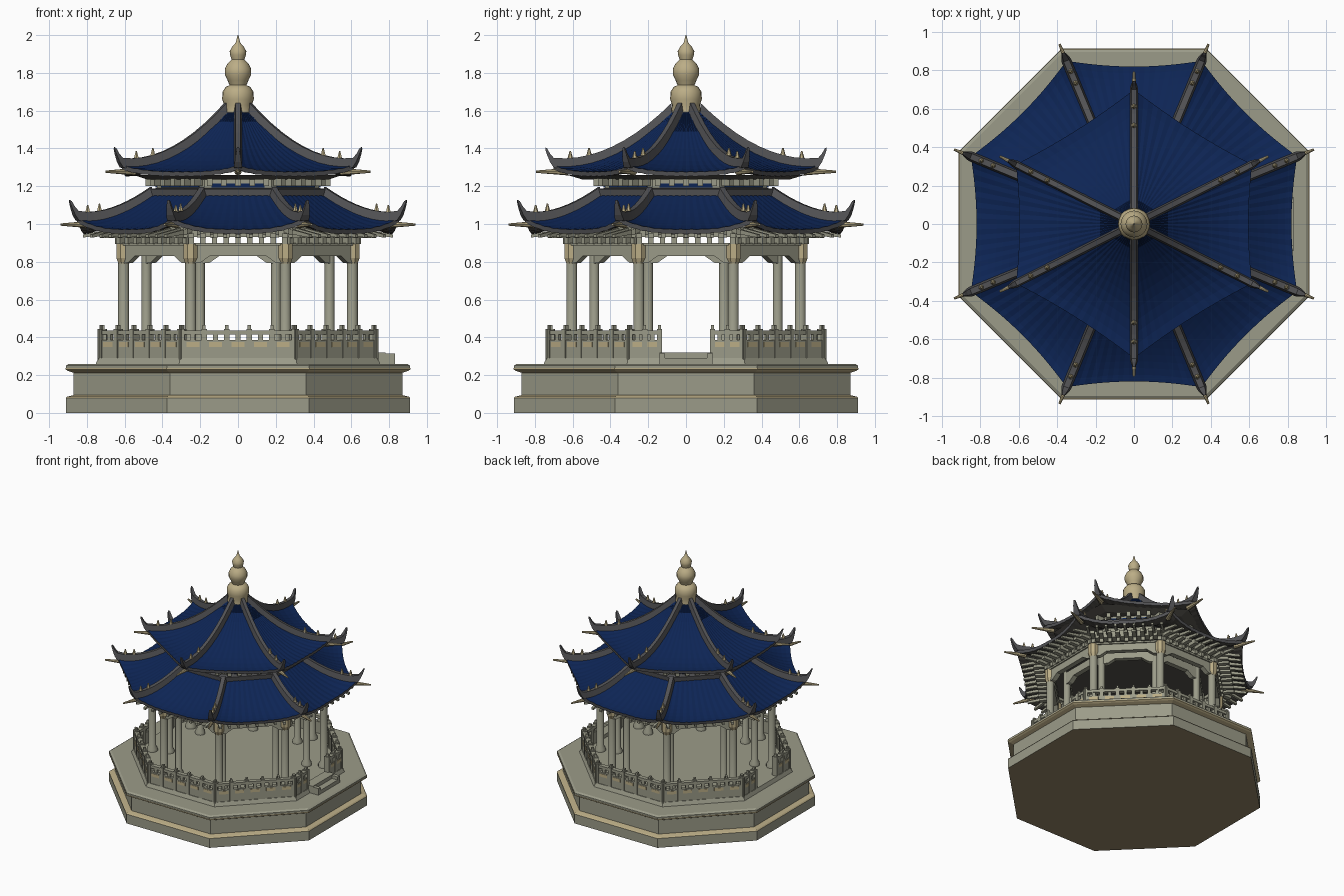
import bpy, bmesh, math
from mathutils import Matrix, Vector

old = bpy.data.objects.get("Cube")
if old:
    bpy.data.objects.remove(old, do_unlink=True)

OCT = math.pi / 8
COS = math.cos(OCT)


def material(name, rgb):
    m = bpy.data.materials.new(name)
    m.use_nodes = True
    m.diffuse_color = (*rgb, 1)
    m.node_tree.nodes["Principled BSDF"].inputs["Base Color"].default_value = (*rgb, 1)
    return m


STONE = material("pale stone", (0.33, 0.33, 0.25))
TAN = material("warm tan", (0.50, 0.42, 0.24))
BLUE = material("blue tile", (0.004, 0.018, 0.09))
GREY = material("ridge grey", (0.085, 0.085, 0.09))
DARK = material("dark soffit", (0.085, 0.08, 0.07))
EARTH = material("earth brown", (0.29, 0.23, 0.13))


def finish(bm, name, mats, smooth=False, closed=True):
    if closed:
        bmesh.ops.recalc_face_normals(bm, faces=bm.faces[:])
    me = bpy.data.meshes.new(name)
    bm.to_mesh(me)
    bm.free()
    for m in mats:
        me.materials.append(m)
    ob = bpy.data.objects.new(name, me)
    bpy.context.collection.objects.link(ob)
    if smooth:
        bpy.ops.object.select_all(action='DESELECT')
        ob.select_set(True)
        bpy.context.view_layer.objects.active = ob
        bpy.ops.object.shade_smooth_by_angle(angle=math.radians(40))
    return ob


def turn(k):
    return Matrix.Rotation(k * math.pi / 4, 4, 'Z')


# Box in the frame of octagon side k: x outward, y along the side
def box(bm, k, lo, hi):
    lo, hi = Vector(lo), Vector(hi)
    m = turn(k) @ Matrix.Translation((lo + hi) / 2) @ Matrix.Diagonal((*(hi - lo), 1))
    bmesh.ops.create_cube(bm, size=1, matrix=m)


def skin(bm, rings, cap=True):
    rings = [[bm.verts.new(p) for p in r] for r in rings]
    n = len(rings[0])
    for a, b in zip(rings, rings[1:]):
        for i in range(n):
            bm.faces.new((a[i], a[(i + 1) % n], b[(i + 1) % n], b[i]))
    if cap:
        bm.faces.new(rings[0][::-1])
        bm.faces.new(rings[-1])


def lathe(bm, profile, n=8, phase=OCT, at=(0, 0), cap=True):
    skin(bm, [[(at[0] + r * math.cos(phase + i * math.tau / n),
                at[1] + r * math.sin(phase + i * math.tau / n), z)
               for i in range(n)] for r, z in profile], cap)


def octagon(name, profile, mat, cap=True):
    bm = bmesh.new()
    lathe(bm, [(a / COS, z) for a, z in profile], cap=cap)
    return finish(bm, name, [mat])


def plate(bm, k, outline, d0, d1):
    skin(bm, [[turn(k) @ Vector((d, u, z)) for u, z in outline] for d in (d0, d1)])


# Stepped octagonal base
base = octagon("base", [(.91, 0), (.91, .08), (.87, .09), (.87, .215), (.89, .22),
                        (.91, .23), (.91, .25), (.895, .26)], STONE)
base.data.materials.append(EARTH)
for f in base.data.polygons:
    f.material_index = int(f.normal.z < -.9)
octagon("base_foot_trim", [(.906, .078), (.913, .078), (.905, .086), (.87, .094)], TAN)
octagon("base_top_trim", [(.87, .212), (.9, .222), (.913, .23), (.913, .237)], TAN)
octagon("pavilion_floor", [(.755, .255), (.74, .29)], STONE)

# Entrance steps on one side
bm = bmesh.new()
box(bm, 0, (.70, -.14, .26), (.78, .14, .32))
box(bm, 0, (.77, -.11, .26), (.83, .11, .29))
for s in (-1, 1):
    box(bm, 0, (.73, s * .125 - .015, .26), (.83, s * .125 + .015, .315))
finish(bm, "entrance_steps", [STONE])

# Balustrade, open at the two ends of the x axis
rail, ornament = bmesh.new(), bmesh.new()


def balustrade(k, u0, u1, n):
    box(rail, k, (.705, u0, .28), (.735, u1, .385))
    box(rail, k, (.70, u0, .415), (.735, u1, .437))
    step = (u1 - u0) / n
    for i in range(n + 1):
        u = u0 + i * step
        box(rail, k, (.697, u - .014, .28), (.74, u + .014, .445))
        box(rail, k, (.708, u - .008, .44), (.73, u + .008, .465))
        if i < n:
            mid = u + step / 2
            box(rail, k, (.71, mid - .012, .38), (.73, mid + .012, .42))
            box(ornament, k, (.734, mid - .035, .35), (.738, mid + .035, .375))


for k in range(8):
    if k in (0, 4):
        balustrade(k, -.298, -.14, 2)
        balustrade(k, .14, .298, 2)
    else:
        balustrade(k, -.298, .298, 5)
finish(rail, "balustrade", [STONE])
finish(ornament, "balustrade_ornaments", [TAN])

# Two rings of columns with capitals
cols, caps = bmesh.new(), bmesh.new()
for k in range(8):
    a = OCT + k * math.pi / 4
    for r, rad in ((.655, .029), (.525, .026)):
        at = (r * math.cos(a), r * math.sin(a))
        lathe(cols, [(rad + .012, .28), (rad + .012, .31), (rad, .33), (rad, .9)], 14, 0, at)
        if r > .6:
            lathe(caps, [(.03, .79), (.042, .82), (.042, .893)], 8, a, at)
finish(cols, "columns", [STONE], True)
finish(caps, "column_capitals", [TAN])

# Arched lintels
bm = bmesh.new()
for k in range(8):
    for d, h in ((.605, .25), (.485, .2)):
        arch = [(-h, .89), (-h, .79), (-h + .05, .795), (-h + .1, .83)]
        arch += [(-u, z) for u, z in reversed(arch)]
        plate(bm, k, arch, d - .02, d + .02)
finish(bm, "lintels", [STONE])

# Bracket rows and rafters under the eaves
bm = bmesh.new()
for k in range(8):
    box(bm, k, (.585, -.26, .885), (.635, .26, .9))
    box(bm, k, (.585, -.27, .932), (.65, .27, .985))
    for i in range(-4, 5):
        u = i * .062
        box(bm, k, (.59, u - .014, .895), (.65, u + .014, .935))
        box(bm, k, (.62, u - .016, .925), (.73, u + .016, .95))
        rafter = [(.62, .955), (.82, .928), (.82, .945), (.62, .985)]
        skin(bm, [[turn(k) @ Vector((x, u * 1.12 + o, z)) for x, z in rafter]
                  for o in (-.01, .01)])
    for i in range(-2, 3):
        u = i * .075
        box(bm, k, (.4, u - .015, 1.2), (.49, u + .015, 1.24))
finish(bm, "eave_brackets", [STONE])
octagon("ceiling", [(.60, .955), (.60, .975)], DARK)

# Neck between the roofs
octagon("neck", [(.43, 1.1), (.43, 1.25)], STONE)
octagon("neck_base_ridge", [(.47, 1.14), (.475, 1.185), (.43, 1.19)], GREY)
bm = bmesh.new()
for k in range(8):
    box(bm, k, (.425, -.14, 1.192), (.436, .14, 1.215))
finish(bm, "neck_panels", [BLUE])


# Curved hip roof with ridges, upturned horns and tips
def roof(name, inner, outer, eave, rise, power, lift, inset, ridge_w):
    n, cells, rows = len(outer), 24, 10

    def point(k, s, t):
        a, b = inner[k].lerp(inner[(k + 1) % n], s), outer[k].lerp(outer[(k + 1) % n], s)
        w = abs(2 * s - 1)
        p = a.lerp(b, t) * (1 - inset * t * (1 - w * w))
        return Vector((p.x, p.y, eave + rise * (1 - t) ** power + lift * t * t * w ** 3))

    bm = bmesh.new()
    for k in range(n):
        grid = [[bm.verts.new(point(k, i / cells, j / rows) + Vector((0, 0, .003 * (i % 2))))
                 for j in range(rows + 1)] for i in range(cells + 1)]
        for i in range(cells):
            for j in range(rows):
                bm.faces.new((grid[i][j], grid[i][j + 1], grid[i + 1][j + 1], grid[i + 1][j]))
    bmesh.ops.remove_doubles(bm, verts=bm.verts[:], dist=.0005)
    ob = finish(bm, name + "_tiles", [BLUE, DARK, GREY], closed=False)
    mod = ob.modifiers.new("thickness", 'SOLIDIFY')
    mod.thickness, mod.offset = .024, -1
    mod.material_offset, mod.material_offset_rim = 1, 2

    ridges, tips = bmesh.new(), bmesh.new()
    for k in range(n):
        out = Vector((*outer[k], 0)).normalized()
        side = Vector((-out.y, out.x, 0)) * ridge_w
        up = Vector((0, 0, 1))
        end = point(k, 0, 1)
        path = [(point(k, 0, j / 10) - up * .012, .052, 1) for j in range(11)]
        path += [(end + out * .02 + up * .018, .045, .8), (end + out * .035 + up * .055, .035, .55),
                 (end + out * .045 + up * .085, .012, .3)]
        skin(ridges, [[p - side * w, p + side * w, p + side * w * .6 + up * h,
                       p - side * w * .6 + up * h] for p, h, w in path])
        spin = Matrix.Rotation(math.atan2(out.y, out.x), 4, 'Z')
        reach = end.to_2d().length
        m = spin @ Matrix.Translation((reach + .01, 0, end.z - .033))
        bmesh.ops.create_cone(tips, cap_ends=True, segments=8, radius1=.02, radius2=.006,
                              depth=.17, matrix=m @ Matrix.Rotation(math.pi / 2, 4, 'Y'))
        for t in (.7, .86):
            bmesh.ops.create_cone(tips, cap_ends=True, segments=6, radius1=.016, radius2=.004,
                                  depth=.045, matrix=Matrix.Translation(point(k, 0, t) + up * .055))
    finish(ridges, name + "_ridges", [GREY])
    finish(tips, name + "_corner_ornaments", [TAN])


def ring(r):
    return [Vector((r * math.cos(OCT + k * math.pi / 4), r * math.sin(OCT + k * math.pi / 4)))
            for k in range(8)]


roof("lower_roof", ring(.5), ring(.92), .97, .185, 1.5, .06, .035, .026)
hexagon = [Vector(p) for p in ((.615, .31), (0, .7), (-.615, .31),
                               (-.615, -.31), (0, -.7), (.615, -.31))]
roof("upper_roof", [p * .11 for p in hexagon], hexagon, 1.275, .325, 1.9, .035, .03, .022)

# Soffit closing the upper roof
bm = bmesh.new()
skin(bm, [[(p.x * s, p.y * s, z) for p in hexagon] for s, z in ((.78, 1.235), (.9, 1.26))])
finish(bm, "upper_soffit", [DARK])

# Gourd finial
bm = bmesh.new()
lathe(bm, [(.078, 1.59), (.074, 1.63), (.084, 1.66), (.082, 1.7), (.066, 1.725), (.045, 1.735),
           (.055, 1.76), (.07, 1.79), (.07, 1.82), (.055, 1.85), (.034, 1.87), (.042, 1.895),
           (.044, 1.915), (.03, 1.94), (.012, 1.96), (.002, 2)], 20, 0)
finish(bm, "finial", [TAN], True)
